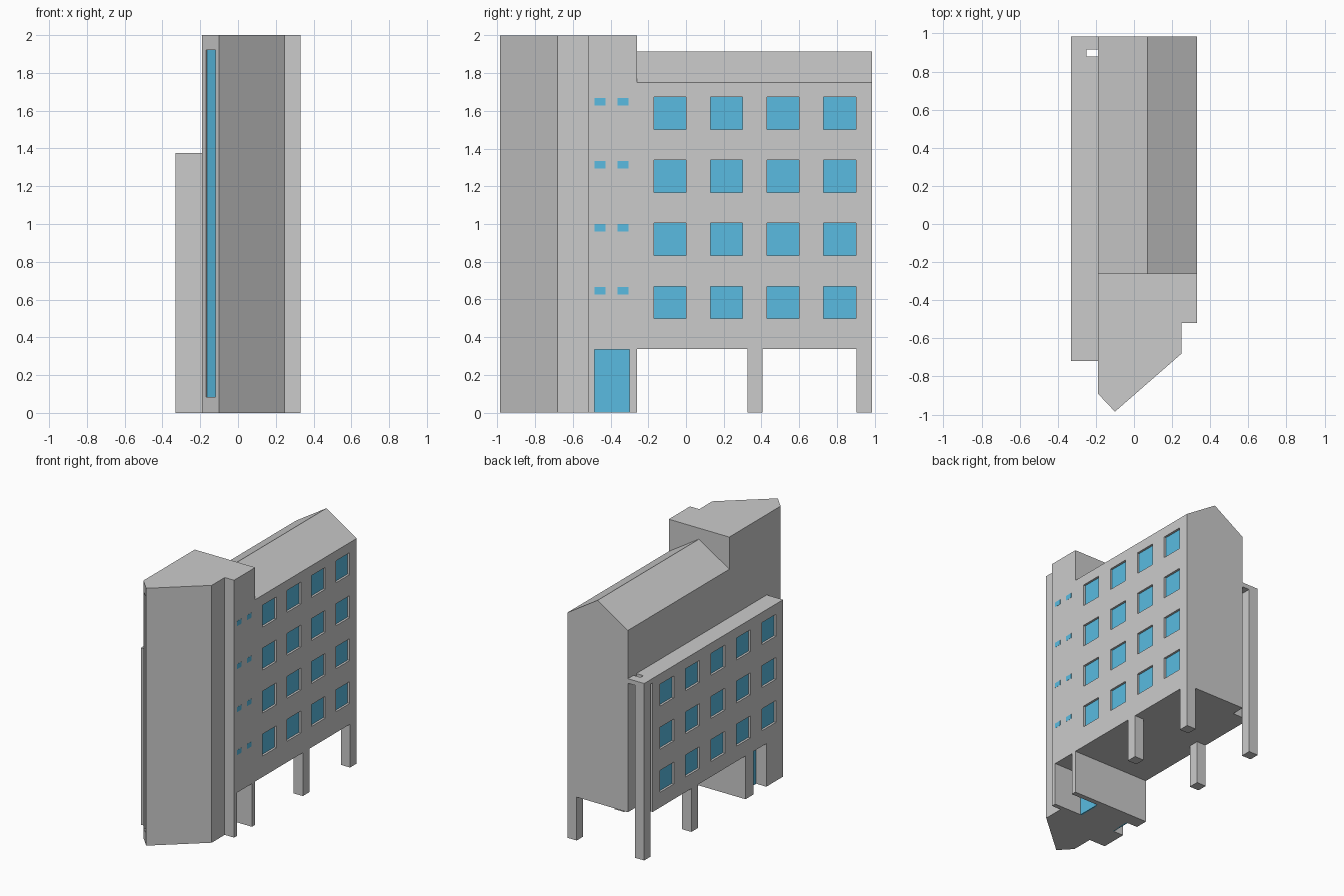
import bpy, bmesh
from mathutils import Vector

if "Cube" in bpy.data.objects:
    bpy.data.objects.remove(bpy.data.objects["Cube"])

glass_mat = bpy.data.materials.new("glass_blue")
glass_mat.diffuse_color = (0.1, 0.5, 0.75, 1)
glass_mat.use_nodes = True
glass_mat.node_tree.nodes["Principled BSDF"].inputs["Base Color"].default_value = glass_mat.diffuse_color


def finish(name, bm, mat=None):
    bmesh.ops.recalc_face_normals(bm, faces=bm.faces)
    me = bpy.data.meshes.new(name)
    bm.to_mesh(me)
    bm.free()
    ob = bpy.data.objects.new(name, me)
    bpy.context.collection.objects.link(ob)
    if mat:
        me.materials.append(mat)
    return ob


def prism(name, pts, axis, a, b, mat=None):
    """Extrude a 2D outline along an axis from a to b."""
    place = {'x': lambda p, q, t: (t, p, q),
             'y': lambda p, q, t: (p, t, q),
             'z': lambda p, q, t: (p, q, t)}[axis]
    bm = bmesh.new()
    f = bm.faces.new([bm.verts.new(place(p, q, a)) for p, q in pts])
    new = bmesh.ops.extrude_face_region(bm, geom=[f])['geom']
    shift = Vector(place(0, 0, b - a))
    bmesh.ops.translate(bm, vec=shift, verts=[v for v in new if isinstance(v, bmesh.types.BMVert)])
    return finish(name, bm, mat)


def boxes(name, ranges, mat=None):
    """One object made of boxes given as (x0, x1, y0, y1, z0, z1)."""
    bm = bmesh.new()
    for x0, x1, y0, y1, z0, z1 in ranges:
        for v in bmesh.ops.create_cube(bm, size=1)['verts']:
            v.co = ((x0 + x1) / 2 + v.co.x * (x1 - x0),
                    (y0 + y1) / 2 + v.co.y * (y1 - y0),
                    (z0 + z1) / 2 + v.co.z * (z1 - z0))
    return finish(name, bm, mat)


def cut(part, cutter):
    mod = part.modifiers.new("recess", 'BOOLEAN')
    mod.operation = 'DIFFERENCE'
    mod.solver = 'EXACT'
    mod.object = cutter
    bpy.context.view_layer.objects.active = part
    bpy.ops.object.modifier_apply(modifier=mod.name)
    bpy.data.objects.remove(cutter)


def openings(part, name, wall, side, depth, rects):
    """Recess rectangles (y0, y1, z0, z1) into a wall facing +x or -x, with glass behind."""
    def slab(d0, d1):
        xs = sorted((wall - side * d0, wall - side * d1))
        return [(*xs, *r) for r in rects]
    # let the cutter run past the floor where an opening starts at z = 0
    cutter = [(a, b, c, d, e if e > 0 else -0.05, f) for a, b, c, d, e, f in slab(-0.05, depth)]
    cut(part, boxes("cutter", cutter))
    boxes(name, slab(depth - 0.003, depth + 0.01), glass_mat)


L, M, R = -0.33, -0.19, 0.33       # outer left, wing/main joint, outer right
BACK, JOIN = 0.985, -0.26
FLOOR, WIN = 0.337, 0.17

# main block with gabled roof
main = prism("main_block", [(M, FLOOR), (R, FLOOR), (R, 1.75), (0.07, 1.915), (M, 1.75)],
             'y', JOIN, BACK)
rows = [0.5 + 0.334 * k for k in range(4)]
openings(main, "right_windows", R, 1, 0.02,
         [(y, y + WIN, z, z + WIN) for y in (-0.17, 0.13, 0.43, 0.73) for z in rows])

# stair tower with pointed front
tower = prism("tower", [(M, -0.89), (-0.10, -0.985), (0.25, -0.68), (0.25, -0.52),
                        (R, -0.52), (R, JOIN), (M, JOIN)], 'z', 0, 2)
openings(tower, "right_door", R, 1, 0.24, [(-0.485, -0.30, 0, 0.335)])
boxes("small_windows", [(R - 0.005, R + 0.001, y, y + 0.057, z + 0.127, z + 0.165)
                        for y in (-0.485, -0.362) for z in rows], glass_mat)

# tall glass strip on the slanted tower face
p, q = Vector((M, -0.89)), Vector((-0.10, -0.985))
n = Vector((q.y - p.y, p.x - q.x)).normalized()
a, b = p.lerp(q, 0.22), p.lerp(q, 0.78)


def strip(name, out, inn, mat=None):
    return prism(name, [a + n * out, b + n * out, b - n * inn, a - n * inn], 'z', 0.085, 1.92, mat)


cut(tower, strip("cutter", 0.03, 0.012))
strip("front_glass_strip", -0.010, 0.02, glass_mat)

# left wing, reaching the ground at its front end
wing = prism("left_wing", [(-0.72, 0), (JOIN, 0), (JOIN, FLOOR), (0.88, FLOOR),
                           (0.88, 1.34), (-0.72, 1.34)], 'x', L, M)
openings(wing, "left_windows", L, -1, 0.02,
         [(y - WIN / 2, y + WIN / 2, z, z + WIN)
          for y in [0.705 - 0.313 * k for k in range(5)]
          for z in (0.455, 0.79, 1.125)])
openings(wing, "left_door", L, -1, 0.09, [(-0.515, -0.36, 0, 0.335)])

# wing roof slab with a small notch beside the main wall
prism("wing_roof", [(L, -0.72), (M, -0.72), (M, 0.88), (-0.25, 0.88), (-0.25, 0.915),
                    (M, 0.915), (M, BACK), (L, BACK)], 'z', 1.34, 1.375)

# columns
for y0, label in ((0.325, "middle"), (0.905, "back")):
    top = 1.34 if label == "back" else FLOOR
    boxes(f"right_{label}_column", [(R - 0.08, R, y0, y0 + 0.08, 0, FLOOR)])
    boxes(f"left_{label}_column", [(L, L + 0.08, y0, y0 + 0.08, 0, top)])
